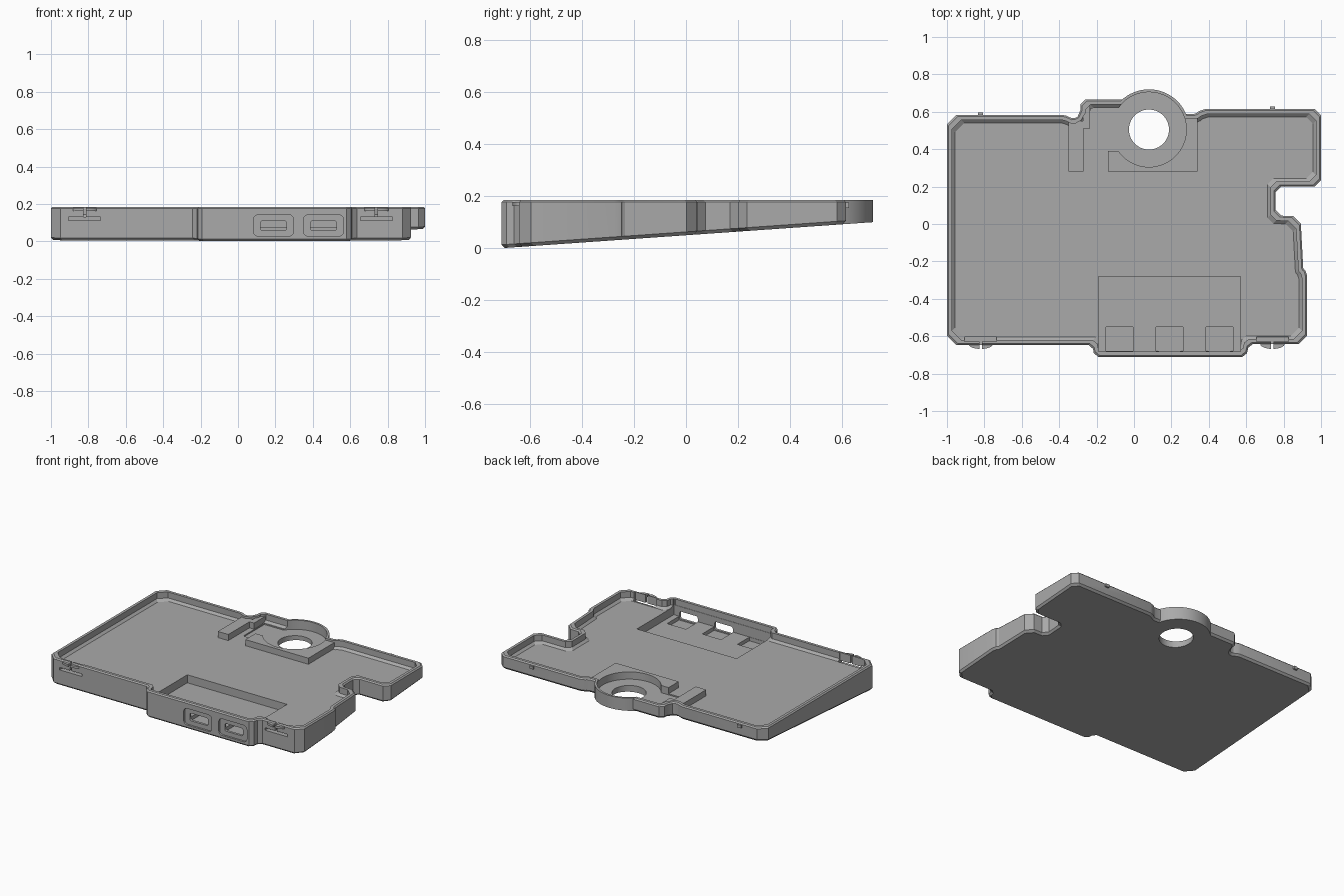
import bpy, bmesh, math
from mathutils import Vector

if "Cube" in bpy.data.objects:
    bpy.data.objects.remove(bpy.data.objects["Cube"])

TOP, FLOOR = 0.185, 0.13
RING_X, RING_Y = 0.08, 0.505

grey = bpy.data.materials.new("plain grey")
grey.use_nodes = True
grey.diffuse_color = (0.4, 0.4, 0.4, 1)
grey.node_tree.nodes["Principled BSDF"].inputs["Base Color"].default_value = (0.4, 0.4, 0.4, 1)

# Sharp corners of the case plan with the size of each corner cut
PLAN = [(-1, -.648, .05), (-.222, -.648, .02), (-.212, -.71, .02), (.6, -.71, .02),
        (.615, -.642, .02), (.925, -.642, .045), (.925, -.255, .02), (.905, -.24, .006),
        (.89, .042, .04), (.757, .045, .03), (.757, .2, .03), (1, .2, .035),
        (1, .615, .035), (.36, .615, .02), (.33, .588, .01), (.1, .588, .01),
        (.1, .665, .01), (-.285, .665, .025), (-.285, .583, .03), (-.325, .562, .01),
        (-.37, .583, .01), (-1, .583, .05)]


def underside(y):
    return (y + 0.71) * 0.07


def plan_loop(inset):
    """Plan moved inwards by inset, with its corners cut."""
    pts = [Vector(p[:2]) for p in PLAN]
    n = len(pts)
    moved = []
    for i, p in enumerate(pts):
        a = (p - pts[i - 1]).normalized()
        b = (pts[(i + 1) % n] - p).normalized()
        na, nb = Vector((-a.y, a.x)), Vector((-b.y, b.x))
        moved.append(p + (na + nb) * inset / (1 + na.dot(nb)))
    loop = []
    for i, p in enumerate(moved):
        for q in (moved[i - 1], moved[(i + 1) % n]):
            d = q - p
            loop.append(p + d.normalized() * min(PLAN[i][2], d.length * 0.4))
    return loop


def make_object(name, bm):
    bmesh.ops.recalc_face_normals(bm, faces=bm.faces)
    mesh = bpy.data.meshes.new(name)
    bm.to_mesh(mesh)
    bm.free()
    mesh.materials.append(grey)
    obj = bpy.data.objects.new(name, mesh)
    bpy.context.collection.objects.link(obj)
    return obj


def loft(name, layers):
    """Solid through (inset, height function) layers of the plan."""
    bm = bmesh.new()
    rings = [[bm.verts.new((p.x, p.y, z(p.y))) for p in plan_loop(inset)] for inset, z in layers]
    for low, high in zip(rings, rings[1:]):
        for i in range(len(low)):
            bm.faces.new((low[i - 1], low[i], high[i], high[i - 1]))
    bm.faces.new(rings[0][::-1])
    bm.faces.new(rings[-1])
    return make_object(name, bm)


def box(name, x0, x1, y0, y1, z0, z1, round_size=0):
    bm = bmesh.new()
    bmesh.ops.create_cube(bm, size=1)
    for v in bm.verts:
        v.co = Vector((x0 if v.co.x < 0 else x1, y0 if v.co.y < 0 else y1, z0 if v.co.z < 0 else z1))
    if round_size:
        edges = [e for e in bm.edges if abs(e.verts[0].co.y - e.verts[1].co.y) > 1e-4]
        bmesh.ops.bevel(bm, geom=edges, offset=round_size, segments=4, profile=0.5, affect='EDGES')
    return make_object(name, bm)


def disc(name, x, y, radius, z0, z1, squash=1, sides=64, slope=False):
    bm = bmesh.new()
    bmesh.ops.create_cone(bm, cap_ends=True, segments=sides, radius1=radius, radius2=radius, depth=1)
    for v in bm.verts:
        py = y + v.co.y * squash
        low = underside(py) if slope else z0
        v.co = Vector((x + v.co.x, py, low if v.co.z < 0 else z1))
    return make_object(name, bm)


# Wedge-shaped case with small chamfers on the rim and underside
case = loft("case", [(.012, underside), (0, lambda y: underside(y) + .013),
                     (0, lambda y: TOP - .008), (.008, lambda y: TOP)])
steps = []


def add(obj):
    steps.append((obj, 'UNION'))


def cut(obj):
    steps.append((obj, 'DIFFERENCE'))


# Round bulge and the tray cavity
add(disc("ring_wall", RING_X, RING_Y, .215, 0, TOP, slope=True))
cut(loft("cavity", [(.043, lambda y: FLOOR), (.027, lambda y: FLOOR + .014), (.027, lambda y: .3)]))

# Raised block around the ring, guide bar and back wall filler
add(box("ring_block", -.14, .34, .28, .575, FLOOR - .01, .172))
add(box("guide_bar", -.35, -.27, .28, .55, FLOOR - .01, .172))
add(box("guide_corner", -.272, -.235, .51, .64, FLOOR - .01, .172))

# Latch bumps on the front wall and small tabs on the back wall
for x, back in ((-.82, .583), (.74, .615)):
    add(disc("latch_bump", x, -.642, .065, .163, .178, squash=.4, sides=32))
    add(box("back_tab", x - .014, x + .014, back - .01, back + .012, .155, .175))

# Ring recess, cable pocket and through hole
cut(disc("ring_recess", RING_X, RING_Y, .2, .122, .3))
cut(box("cable_pocket", -.232, -.08, .39, .618, .122, .3))
cut(disc("through_hole", RING_X, RING_Y, .107, -.1, .3))

# Front connector well and its three deeper pockets
cut(box("connector_well", -.19, .57, -.682, -.28, .075, .3))
for x in (-.078, .19, .457):
    cut(box("connector_pocket", x - .072, x + .072, -.68, -.55, .05, .2))

# Two ports with rounded recesses in the front wall
for x in (.19, .457):
    cut(box("port_recess", x - .107, x + .107, -.8, -.697, .028, .142, .025))
    cut(box("port_opening", x - .069, x + .069, -.75, -.6, .058, .11, .012))

# Flexible latch slots
for x in (-.82, .74):
    cut(box("latch_slot", x - .085, x + .085, -.7, -.605, .113, .13))
    cut(box("latch_slit", x - .007, x + .007, -.7, -.605, .12, .3))
    cut(box("latch_relief", x - .085, x + .085, -.627, -.603, .114, .3))

for obj, operation in steps:
    mod = case.modifiers.new(obj.name, 'BOOLEAN')
    mod.object = obj
    mod.operation = operation
    mod.solver = 'EXACT'

# Bake the booleans and remove the helper solids
depsgraph = bpy.context.evaluated_depsgraph_get()
baked = bpy.data.meshes.new_from_object(case.evaluated_get(depsgraph))
case.modifiers.clear()
case.data = baked
baked.materials.clear()
baked.materials.append(grey)
for poly in baked.polygons:
    poly.material_index = 0
for obj, operation in steps:
    bpy.data.objects.remove(obj)

bpy.ops.object.select_all(action='DESELECT')
case.select_set(True)
bpy.context.view_layer.objects.active = case
bpy.ops.object.shade_smooth_by_angle(angle=math.radians(25))
